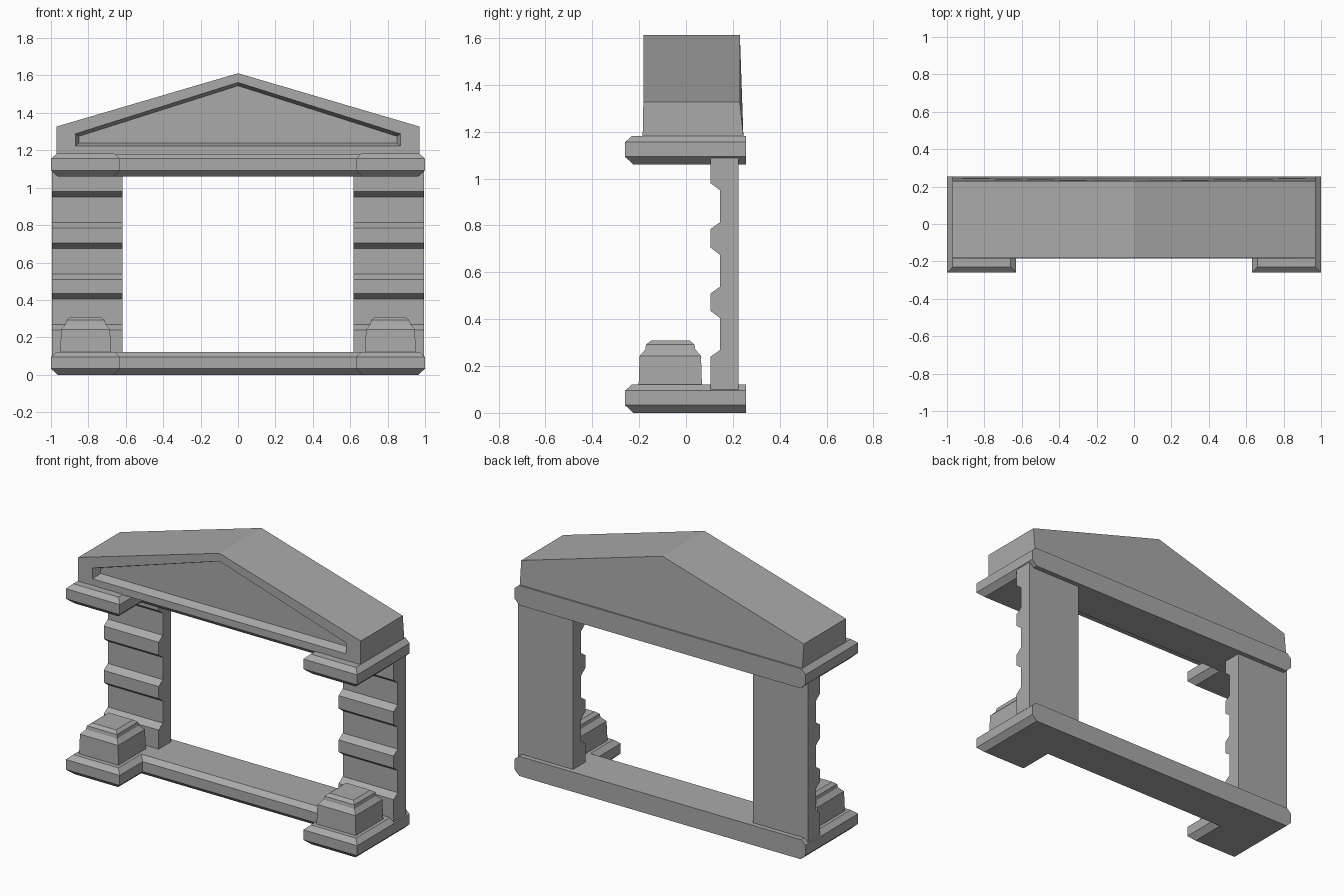
import bpy
import bmesh

cube = bpy.data.objects.get("Cube")
if cube:
    bpy.data.objects.remove(cube, do_unlink=True)

stone = bpy.data.materials.new("grey_stone")
stone.use_nodes = True
GREY = (0.4, 0.4, 0.4, 1)
stone.diffuse_color = GREY
stone.node_tree.nodes["Principled BSDF"].inputs["Base Color"].default_value = GREY


def loft(name, rings):
    """Join matching rings of points with quads and cap both ends."""
    bm = bmesh.new()
    loops = [[bm.verts.new(p) for p in ring] for ring in rings]
    for a, b in zip(loops, loops[1:]):
        for i in range(len(a)):
            j = (i + 1) % len(a)
            bm.faces.new((a[i], a[j], b[j], b[i]))
    bm.faces.new(loops[0][::-1])
    bm.faces.new(loops[-1])
    bmesh.ops.recalc_face_normals(bm, faces=bm.faces)
    mesh = bpy.data.meshes.new(name)
    bm.to_mesh(mesh)
    bm.free()
    mesh.materials.append(stone)
    obj = bpy.data.objects.new(name, mesh)
    bpy.context.collection.objects.link(obj)
    return obj


# U-shaped slabs with chamfered edges and a flat back
BACK, FRONT, NOTCH, INNER = 0.255, -0.26, -0.035, 0.63


def slab_ring(z, d):
    half = [(1 - d, BACK), (1 - d, FRONT + d), (INNER + d, FRONT + d), (INNER + d, NOTCH + d)]
    outline = half + [(-x, y) for x, y in reversed(half)]
    return [(x, y, z) for x, y in outline]


def slab(name, z):
    layers = [(0, 0.035), (0.033, 0), (0.095, 0), (0.122, 0.03)]
    return loft(name, [slab_ring(z + h, d) for h, d in layers])


slab("base_slab", 0)
slab("lintel_slab", 1.06)


# Grooved pillars: side profile extruded across
def pillar(name, side):
    profile = [(0.225, 0.1), (0.105, 0.1)]
    for z in (0.24, 0.51, 0.785):
        profile += [(0.105, z), (0.145, z + 0.028), (0.145, z + 0.165), (0.105, z + 0.195)]
    profile += [(0.105, 1.09), (0.225, 1.09)]
    return loft(name, [[(side * x, y, z) for y, z in profile] for x in (0.618, 0.995)])


# Stepped pedestals on the projecting feet
def pedestal(name, side):
    cx, cy = side * 0.815, -0.067
    steps = [(0.12, 0.135), (0.243, 0.131), (0.27, 0.107), (0.292, 0.103), (0.308, 0.083)]
    corners = [(-1, -1), (1, -1), (1, 1), (-1, 1)]
    return loft(name, [[(cx + r * a, cy + r * b, z) for a, b in corners] for z, r in steps])


for label, side in (("left", 1), ("right", -1)):
    pillar(label + "_pillar", side)
    pedestal(label + "_pedestal", side)


# Pediment: gable block with a sunken triangular panel in its front
def gable(half, low, eave, apex, y, y_low):
    return [(-half, y_low, low), (half, y_low, low), (half, y, eave),
            (0, y, apex), (-half, y, eave)]


loft("pediment", [
    gable(0.97, 1.178, 1.327, 1.612, 0.23, 0.245),
    gable(0.97, 1.178, 1.327, 1.612, -0.182, -0.185),
    gable(0.87, 1.222, 1.288, 1.563, -0.182, -0.184),
    gable(0.85, 1.24, 1.275, 1.545, -0.132, -0.132),
])
